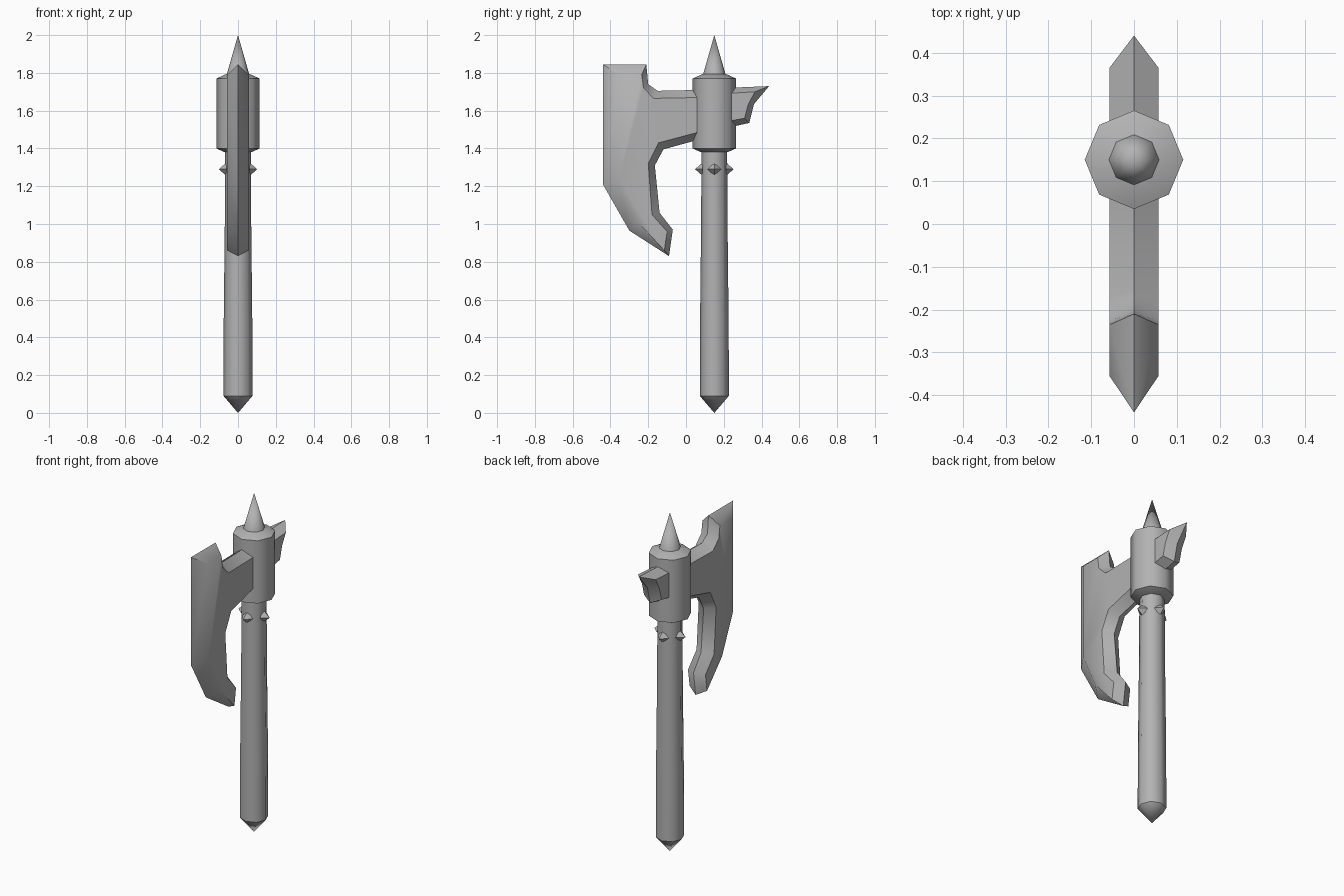
import bpy
import bmesh
from math import cos, sin, pi, radians
from mathutils import Matrix, Vector

default_cube = bpy.data.objects.get("Cube")
if default_cube:
    bpy.data.objects.remove(default_cube, do_unlink=True)

AXIS_Y = 0.15          # the shaft stands behind the centre
HALF_THICKNESS = 0.057
SIDES = 8

steel = bpy.data.materials.new("grey_steel")
steel.use_nodes = True
grey = (0.45, 0.45, 0.45, 1.0)
steel.diffuse_color = grey
steel.node_tree.nodes["Principled BSDF"].inputs["Base Color"].default_value = grey


def finish(name, bm, smooth_angle=50):
    """Turn a bmesh into a shaded object."""
    bmesh.ops.recalc_face_normals(bm, faces=bm.faces)
    mesh = bpy.data.meshes.new(name)
    bm.to_mesh(mesh)
    bm.free()
    mesh.materials.append(steel)
    obj = bpy.data.objects.new(name, mesh)
    bpy.context.collection.objects.link(obj)
    bpy.ops.object.select_all(action="DESELECT")
    obj.select_set(True)
    bpy.context.view_layer.objects.active = obj
    bpy.ops.object.shade_smooth_by_angle(angle=radians(smooth_angle))
    return obj


def turned(name, profile):
    """Eight-sided solid from (radius, height) pairs; radius 0 makes a point."""
    bm = bmesh.new()
    rings = []
    for radius, z in profile:
        count = SIDES if radius else 1
        angles = [2 * pi * i / SIDES for i in range(count)]
        rings.append([bm.verts.new((radius * cos(a), AXIS_Y + radius * sin(a), z))
                      for a in angles])
    for low, high in zip(rings, rings[1:]):
        for i in range(SIDES):
            j = (i + 1) % SIDES
            corners = [low[i % len(low)], low[j % len(low)],
                       high[j % len(high)], high[i % len(high)]]
            bm.faces.new(list(dict.fromkeys(corners)))
    for ring in (rings[0], rings[-1]):
        if len(ring) > 1:
            bm.faces.new(ring)
    return finish(name, bm)


def bevelled_plate(name, ridge, flat):
    """Plate with a central ridge outline and a smaller flat outline on each side."""
    bm = bmesh.new()
    middle = [bm.verts.new((0, y, z)) for y, z in ridge]
    for side in (-1, 1):
        face = [bm.verts.new((side * HALF_THICKNESS, y, z)) for y, z in flat]
        bm.faces.new(face)
        for i in range(len(face)):
            j = (i + 1) % len(face)
            bm.faces.new((middle[i], middle[j], face[j], face[i]))
    return finish(name, bm)


# Shaft, pommel, socket and top spike
turned("handle", [(0.077, 0.09), (0.076, 0.45), (0.07, 1.0), (0.068, 1.4)])
turned("pommel_point", [(0, 0), (0.077, 0.09)])
turned("head_socket", [(0.07, 1.38), (0.115, 1.4), (0.115, 1.77), (0.06, 1.795)])
turned("top_spike", [(0.06, 1.79), (0, 2)])

# Bearded blade with its neck
bevelled_plate(
    "axe_blade",
    [(-.44, 1.845), (-.21, 1.845), (-.2, 1.74), (-.15, 1.705), (.08, 1.71),
     (.08, 1.45), (-.12, 1.395), (-.165, 1.31), (-.14, 1.06), (-.07, .97),
     (-.09, .83), (-.3, .965), (-.44, 1.21)],
    [(-.355, 1.79), (-.235, 1.79), (-.225, 1.72), (-.17, 1.665), (.08, 1.67),
     (.08, 1.49), (-.145, 1.43), (-.2, 1.32), (-.18, 1.05), (-.1, .96),
     (-.115, .86), (-.255, 1.01), (-.355, 1.23)])

# Hooked spike on the back
bevelled_plate(
    "back_spike",
    [(.2, 1.72), (.44, 1.73), (.36, 1.635), (.335, 1.535), (.2, 1.505)],
    [(.2, 1.69), (.365, 1.7), (.33, 1.635), (.31, 1.56), (.2, 1.54)])

# Four pointed studs around the shaft
for number, name in enumerate(("left", "back", "right", "front")):
    bm = bmesh.new()
    bmesh.ops.create_cone(bm, cap_ends=True, segments=4, radius1=0.035,
                          radius2=0, depth=0.04)
    place = (Matrix.Translation(Vector((0, AXIS_Y, 1.29)))
             @ Matrix.Rotation(number * pi / 2, 4, "Z")
             @ Matrix.Translation(Vector((0.082, 0, 0)))
             @ Matrix.Rotation(pi / 2, 4, "Y"))
    bmesh.ops.transform(bm, matrix=place, verts=bm.verts)
    finish(name + "_stud", bm, 30)
